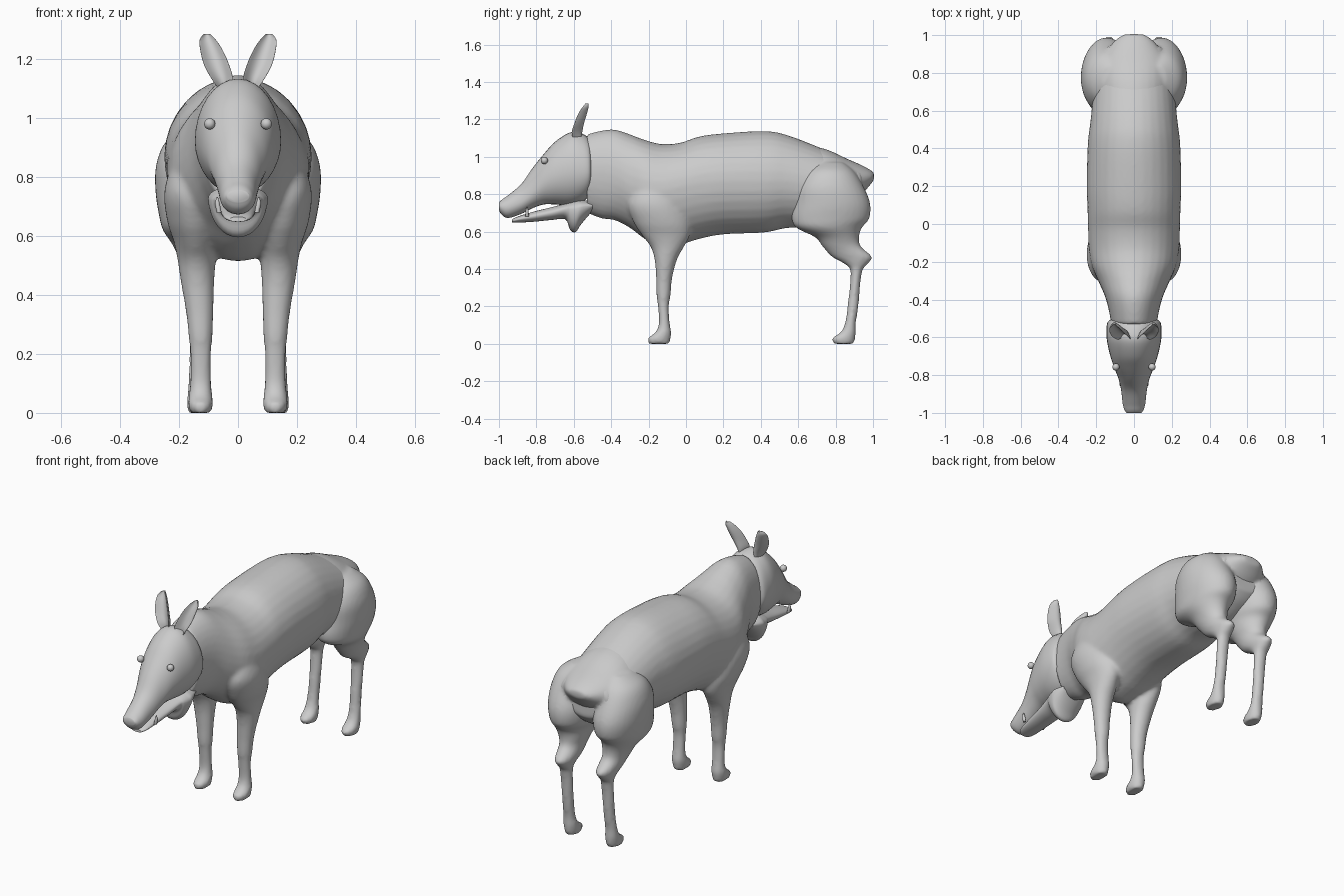
import bpy, bmesh, math
from mathutils import Vector

hide = bpy.data.materials.new("grey hide")
hide.diffuse_color = (0.6, 0.6, 0.6, 1)
SEG = 32


def smooth_rows(rows, steps=5):
    """Catmull-Rom interpolation between the section rows."""
    out = []
    for i in range(len(rows) - 1):
        quad = [rows[max(i - 1, 0)], rows[i], rows[i + 1], rows[min(i + 2, len(rows) - 1)]]
        for s in range(steps):
            t = s / steps
            out.append([0.5 * (2 * b + (c - a) * t + (2 * a - 5 * b + 4 * c - d) * t * t
                               + (3 * b - a - 3 * c + d) * t ** 3) for a, b, c, d in zip(*quad)])
    return out + [rows[-1]]


def along_y(row, a, side):
    """Upright ring: y, bottom, top, height of widest point, half width."""
    y, bottom, top, mid, half = row
    s = math.sin(a)
    return half * math.cos(a), y, mid + s * ((top - mid) if s > 0 else (mid - bottom))


def along_z(row, a, side):
    """Flat ring: z, inner x, outer x, front y, back y."""
    z, x0, x1, y0, y1 = row
    return (side * ((x0 + x1) / 2 + (x1 - x0) / 2 * math.cos(a)),
            (y0 + y1) / 2 + (y1 - y0) / 2 * math.sin(a), z)


def loft(bm, rows, ring, side=1):
    rings = [[bm.verts.new(ring(r, 2 * math.pi * k / SEG, side)) for k in range(SEG)]
             for r in smooth_rows(rows)]
    for a, b in zip(rings, rings[1:]):
        for k in range(SEG):
            n = (k + 1) % SEG
            bm.faces.new((a[k], a[n], b[n], b[k]))
    bm.faces.new(rings[0])
    bm.faces.new(rings[-1])


def finish(bm, name, voxel=0, smooth=6):
    bmesh.ops.recalc_face_normals(bm, faces=bm.faces)
    me = bpy.data.meshes.new(name)
    bm.to_mesh(me)
    bm.free()
    ob = bpy.data.objects.new(name, me)
    bpy.context.collection.objects.link(ob)
    me.materials.append(hide)
    for p in me.polygons:
        p.use_smooth = True
    if voxel:  # fuse overlapping lofts into one skin
        m = ob.modifiers.new("fuse", 'REMESH')
        m.mode, m.voxel_size, m.use_smooth_shade = 'VOXEL', voxel, True
        m = ob.modifiers.new("soften", 'SMOOTH')
        m.factor, m.iterations = 0.5, smooth
    else:
        bpy.context.view_layer.objects.active = ob
        ob.select_set(True)
        bpy.ops.object.shade_smooth_by_angle(angle=math.radians(50))
        ob.select_set(False)
    return ob


# Trunk and front legs
trunk = [(-0.53, 0.70, 1.12, 0.92, 0.12), (-0.45, 0.67, 1.14, 0.92, 0.135),
         (-0.38, 0.66, 1.145, 0.90, 0.155), (-0.30, 0.62, 1.12, 0.85, 0.19),
         (-0.22, 0.56, 1.09, 0.83, 0.225), (-0.13, 0.515, 1.068, 0.82, 0.24),
         (-0.03, 0.53, 1.075, 0.84, 0.243), (0.07, 0.56, 1.108, 0.86, 0.246),
         (0.20, 0.585, 1.125, 0.87, 0.25), (0.42, 0.595, 1.137, 0.87, 0.245),
         (0.55, 0.62, 1.113, 0.87, 0.23), (0.75, 0.62, 1.035, 0.84, 0.21),
         (0.88, 0.68, 0.98, 0.84, 0.19), (0.94, 0.74, 0.95, 0.85, 0.15)]
front_leg = [(0.86, 0.10, 0.22, -0.26, -0.08), (0.75, 0.07, 0.25, -0.31, -0.02),
             (0.65, 0.06, 0.24, -0.28, 0.02), (0.58, 0.07, 0.218, -0.235, 0.02),
             (0.52, 0.075, 0.205, -0.19, -0.01), (0.45, 0.08, 0.195, -0.168, -0.048),
             (0.35, 0.083, 0.178, -0.16, -0.074), (0.26, 0.086, 0.168, -0.158, -0.082),
             (0.20, 0.09, 0.163, -0.15, -0.092), (0.11, 0.09, 0.163, -0.145, -0.087),
             (0.06, 0.087, 0.167, -0.165, -0.078), (0.03, 0.085, 0.169, -0.205, -0.082),
             (0.0, 0.09, 0.163, -0.20, -0.088)]
bm = bmesh.new()
loft(bm, trunk, along_y)
for s in (-1, 1):
    loft(bm, front_leg, along_z, s)
finish(bm, "trunk_and_front_legs", 0.011)

# Haunches and hind legs
hind_leg = [(0.97, 0.08, 0.17, 0.70, 0.84), (0.92, 0.04, 0.245, 0.64, 0.90),
            (0.84, 0.015, 0.278, 0.59, 0.95), (0.75, 0.01, 0.28, 0.575, 0.985),
            (0.67, 0.02, 0.268, 0.565, 0.98), (0.62, 0.04, 0.255, 0.59, 0.94),
            (0.57, 0.06, 0.222, 0.69, 0.925), (0.52, 0.075, 0.20, 0.73, 0.935),
            (0.465, 0.08, 0.185, 0.78, 0.995), (0.425, 0.09, 0.175, 0.85, 0.97),
            (0.38, 0.095, 0.168, 0.88, 0.94), (0.20, 0.10, 0.165, 0.863, 0.922),
            (0.11, 0.10, 0.168, 0.85, 0.908), (0.06, 0.095, 0.172, 0.825, 0.908),
            (0.03, 0.092, 0.174, 0.78, 0.905), (0.0, 0.097, 0.168, 0.79, 0.90)]
rump = [(0.62, 0.78, 1.07, 0.86, 0.19), (0.75, 0.74, 1.04, 0.86, 0.20),
        (0.86, 0.74, 0.99, 0.86, 0.19), (0.94, 0.80, 0.955, 0.88, 0.13),
        (0.985, 0.85, 0.93, 0.89, 0.085), (1.005, 0.875, 0.915, 0.895, 0.05)]
bm = bmesh.new()
loft(bm, rump, along_y)
for s in (-1, 1):
    loft(bm, hind_leg, along_z, s)
finish(bm, "haunches_and_hind_legs", 0.011)

# Head with snout
head = [(-1.0, 0.715, 0.755, 0.735, 0.038), (-0.985, 0.69, 0.77, 0.73, 0.05),
        (-0.95, 0.673, 0.795, 0.73, 0.06), (-0.88, 0.695, 0.855, 0.76, 0.068),
        (-0.82, 0.725, 0.94, 0.81, 0.082), (-0.76, 0.745, 1.015, 0.87, 0.105),
        (-0.70, 0.745, 1.08, 0.90, 0.125), (-0.62, 0.74, 1.13, 0.92, 0.143),
        (-0.56, 0.755, 1.125, 0.92, 0.146), (-0.52, 0.79, 1.10, 0.92, 0.14),
        (-0.505, 0.84, 1.06, 0.92, 0.12)]
bm = bmesh.new()
loft(bm, head, along_y)
finish(bm, "head")

# Lower jaw with deep jaw angle
jaw = [(-0.93, 0.648, 0.665, 0.655, 0.03), (-0.90, 0.648, 0.68, 0.665, 0.048),
       (-0.82, 0.652, 0.705, 0.68, 0.058), (-0.72, 0.662, 0.73, 0.70, 0.068),
       (-0.645, 0.665, 0.75, 0.72, 0.08), (-0.62, 0.61, 0.76, 0.72, 0.09),
       (-0.59, 0.597, 0.77, 0.72, 0.098), (-0.56, 0.64, 0.77, 0.73, 0.10),
       (-0.50, 0.71, 0.76, 0.74, 0.08)]
bm = bmesh.new()
loft(bm, jaw, along_y)
finish(bm, "lower_jaw")

# Ears: leaf-shaped lofts, cupped toward the front
ear = [(1.09, 0.04, 0.06, -0.60, -0.56), (1.13, 0.018, 0.088, -0.61, -0.555),
       (1.18, 0.03, 0.115, -0.595, -0.545), (1.23, 0.052, 0.128, -0.575, -0.53),
       (1.265, 0.075, 0.130, -0.553, -0.521), (1.285, 0.095, 0.116, -0.537, -0.52)]


def ear_ring(row, a, side):
    z, x0, x1, y0, y1 = row
    c, s = math.cos(a), math.sin(a)
    depth = (y1 - y0) * (0.75 - 0.75 * c * c + 0.25 * s)
    return side * ((x0 + x1) / 2 + (x1 - x0) / 2 * c), y0 + depth, z


for s, label in ((-1, "right"), (1, "left")):
    bm = bmesh.new()
    loft(bm, ear, ear_ring, s)
    finish(bm, label + "_ear")
    # Eye
    bm = bmesh.new()
    bmesh.ops.create_uvsphere(bm, u_segments=16, v_segments=10, radius=0.019)
    bmesh.ops.translate(bm, verts=bm.verts, vec=Vector((s * 0.096, -0.757, 0.98)))
    finish(bm, label + "_eye")
    # Tusk
    bm = bmesh.new()
    tusk = [(0.68, 0.056, 0.072, -0.86, -0.84), (0.71, 0.062, 0.078, -0.858, -0.842),
            (0.732, 0.068, 0.072, -0.852, -0.848)]
    loft(bm, tusk, along_z, s)
    finish(bm, label + "_tusk")
